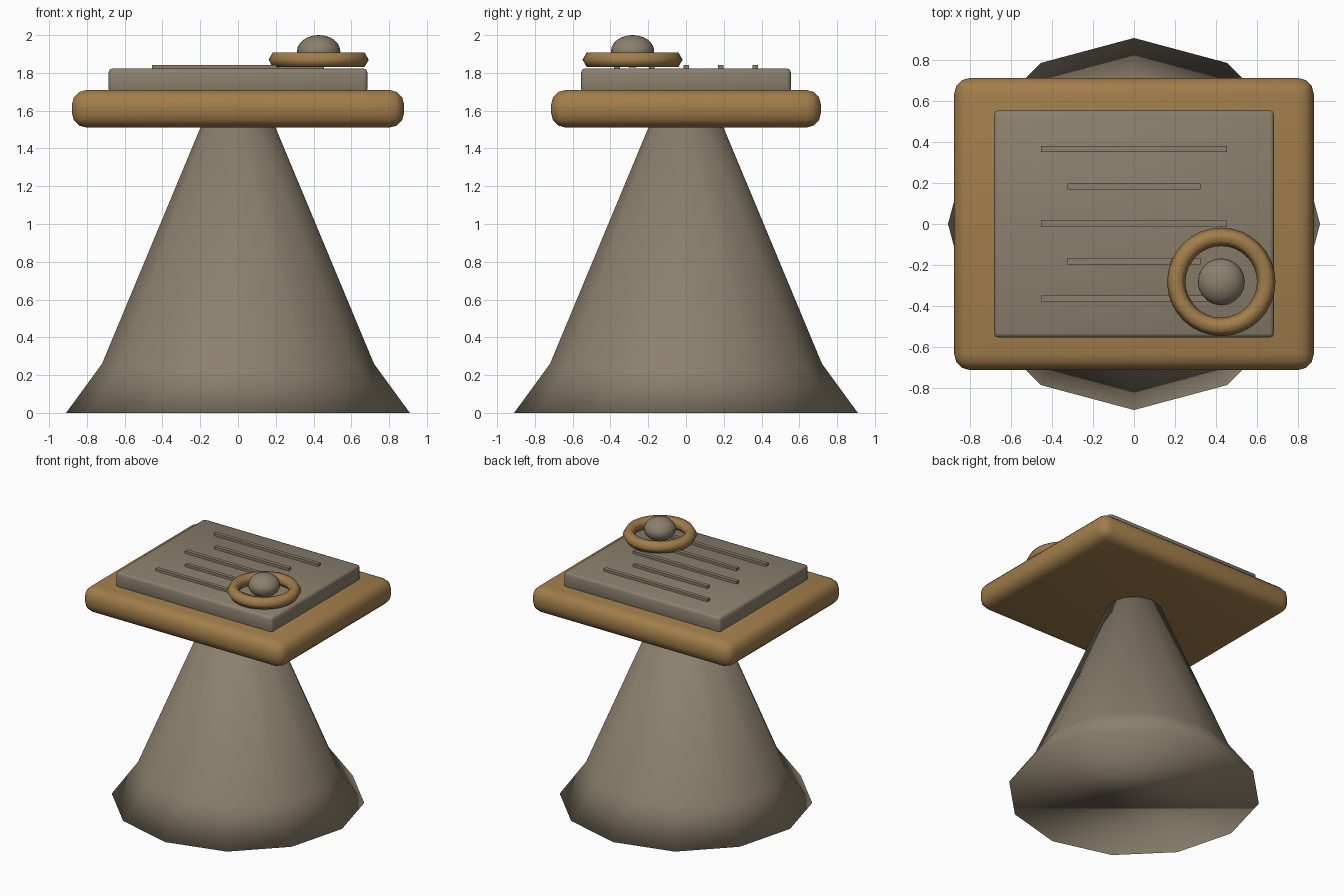
import bpy
import bmesh

old = bpy.data.objects.get("Cube")
if old:
    bpy.data.objects.remove(old, do_unlink=True)


def make_material(name, rgb):
    mat = bpy.data.materials.new(name)
    mat.use_nodes = True
    color = (*rgb, 1.0)
    mat.diffuse_color = color
    mat.node_tree.nodes["Principled BSDF"].inputs["Base Color"].default_value = color
    return mat


stone = make_material("warm grey stone", (0.26, 0.216, 0.155))
bronze = make_material("bronze", (0.36, 0.207, 0.07))


def finish(name, mat, smooth=True):
    """Name and colour the active object, smoothing all its faces."""
    obj = bpy.context.object
    obj.name = obj.data.name = name
    obj.data.materials.append(mat)
    if smooth:
        bpy.ops.object.shade_smooth()
    return obj


def box(name, mat, size, center, bevel=0.0, segments=3):
    """Box with optional rounded edges."""
    bpy.ops.mesh.primitive_cube_add(size=1, location=center)
    obj = finish(name, mat, smooth=bevel > 0)
    bm = bmesh.new()
    bm.from_mesh(obj.data)
    bmesh.ops.scale(bm, vec=size, verts=bm.verts)
    bm.to_mesh(obj.data)
    bm.free()
    if bevel:
        mod = obj.modifiers.new("rounded edges", "BEVEL")
        mod.width = bevel
        mod.segments = segments
        mod.limit_method = "NONE"
    return obj


# Flared twelve-sided pedestal, one closed smooth shell
SIDES = 12
bpy.ops.mesh.primitive_cone_add(vertices=SIDES, radius1=0.91, radius2=0.72,
                                depth=0.26, location=(0, 0, 0.13))
pedestal = finish("pedestal", stone, smooth=False)
bm = bmesh.new()
bm.from_mesh(pedestal.data)
top = max(bm.faces, key=lambda f: f.calc_center_median().z)
result = bmesh.ops.extrude_discrete_faces(bm, faces=[top])
cap = result["faces"][0]
for v in cap.verts:
    v.co.x *= 0.195 / 0.72
    v.co.y *= 0.195 / 0.72
    v.co.z += 1.26
for f in bm.faces:
    f.smooth = True
bm.to_mesh(pedestal.data)
bm.free()

# Table slab and the raised plate on it
box("table_slab", bronze, (1.76, 1.43, 0.2), (0, 0, 1.61), bevel=0.08)
box("raised_plate", stone, (1.37, 1.11, 0.13), (0, 0, 1.758), bevel=0.02, segments=2)

# Five raised bars, alternately long and short
for i in range(5):
    length = 0.65 if i % 2 else 0.91
    box(f"raised_bar_{i + 1}", stone, (length, 0.03, 0.03), (0, 0.367 - 0.183 * i, 1.828))

# Ring and dome resting on the front left corner of the plate
SPOT = (0.427, -0.283)
bpy.ops.mesh.primitive_torus_add(major_segments=32, minor_segments=6,
                                 major_radius=0.22, minor_radius=0.045,
                                 location=(*SPOT, 1.87))
finish("ring", bronze)

bpy.ops.mesh.primitive_uv_sphere_add(segments=20, ring_count=12, radius=0.115,
                                     location=(*SPOT, 1.914))
dome = finish("flattened_ball", stone)
dome.scale.z = 0.75
